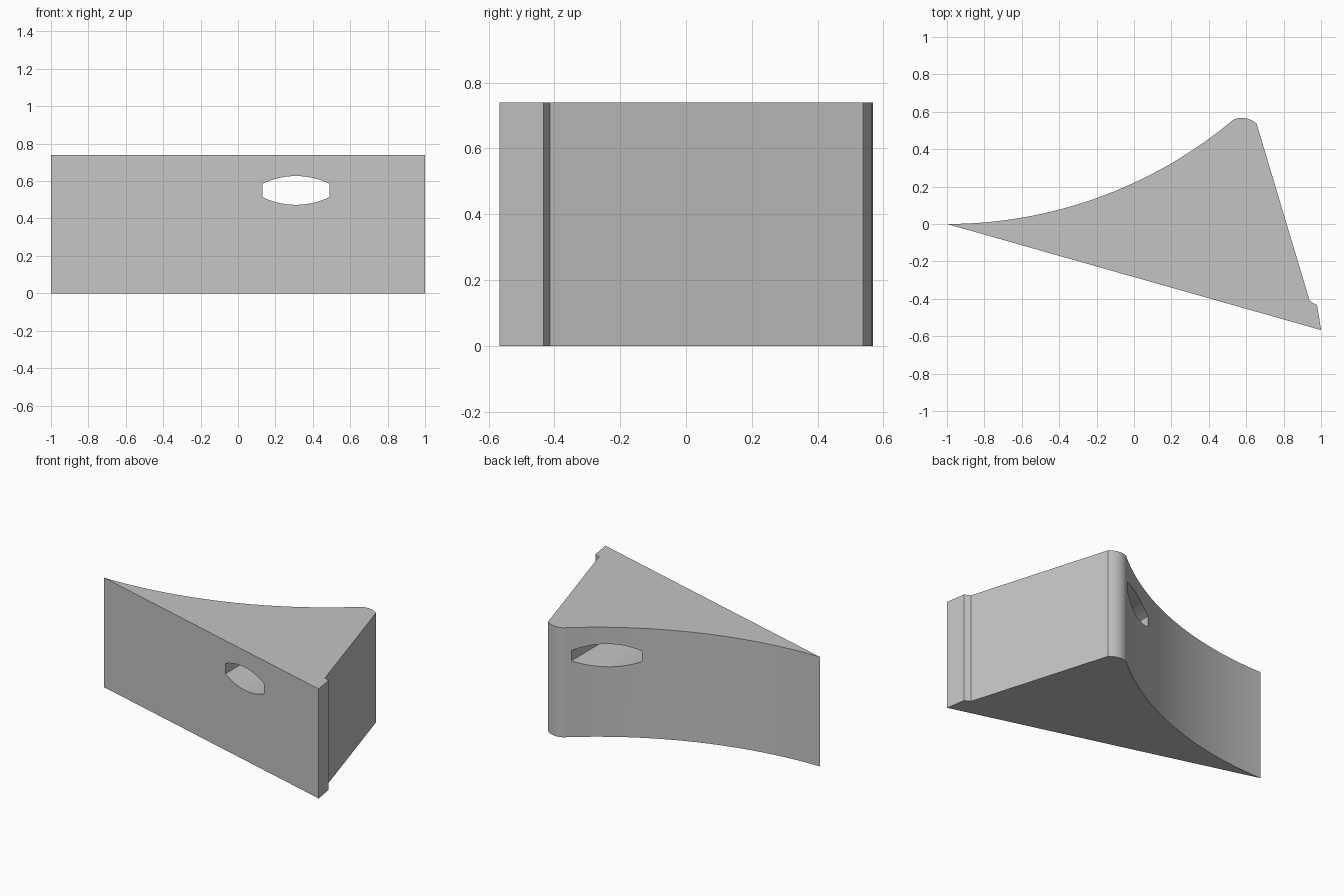
import bpy, bmesh, math

cube = bpy.data.objects.get("Cube")
if cube:
    bpy.data.objects.remove(cube, do_unlink=True)

HEIGHT = 0.74

grey = bpy.data.materials.new("light_grey")
grey.use_nodes = True
colour = (0.55, 0.55, 0.55, 1)
grey.diffuse_color = colour
grey.node_tree.nodes["Principled BSDF"].inputs["Base Color"].default_value = colour


def prism(name, points, offset):
    """Extrude a closed outline of 3D points along an offset."""
    bm = bmesh.new()
    face = bm.faces.new([bm.verts.new(p) for p in points])
    out = bmesh.ops.extrude_face_region(bm, geom=[face])
    verts = [v for v in out["geom"] if isinstance(v, bmesh.types.BMVert)]
    bmesh.ops.translate(bm, verts=verts, vec=offset)
    bmesh.ops.recalc_face_normals(bm, faces=bm.faces)
    mesh = bpy.data.meshes.new(name)
    bm.to_mesh(mesh)
    bm.free()
    mesh.materials.append(grey)
    obj = bpy.data.objects.new(name, mesh)
    bpy.context.collection.objects.link(obj)
    return obj


# Wedge outline: concave wheel face, rounded crest, straight rear face, small lip
RADIUS, STEPS = 2.38, 32
end_angle = math.asin(1.51 / RADIUS)
outline = []
for i in range(STEPS + 1):
    a = end_angle * i / STEPS
    outline.append((-1 + RADIUS * math.sin(a), RADIUS * (1 - math.cos(a))))
outline += [(0.53, 0.557), (0.55, 0.565), (0.575, 0.568), (0.60, 0.565),
            (0.63, 0.555), (0.655, 0.538)]
outline += [(0.94, -0.413), (0.979, -0.433), (1, -0.567)]
chock = prism("wheel_chock", [(x, y, 0) for x, y in outline], (0, 0, HEIGHT))

# Handle slot: two shallow arcs joined by short straight ends
CX, CZ, HALF, END, MID = 0.31, 0.55, 0.18, 0.035, 0.077
arc_r = (HALF ** 2 + (MID - END) ** 2) / (2 * (MID - END))
sweep = math.asin(HALF / arc_r)
slot = []
for side in (1, -1):
    for i in range(17):
        a = side * sweep * (1 - i / 8)
        slot.append((CX + arc_r * math.sin(a), -1,
                     CZ + side * (MID - arc_r + arc_r * math.cos(a))))
cutter = prism("slot_cutter", slot, (0, 2, 0))
cutter.hide_render = True

# Cut the slot through the wedge
cut = chock.modifiers.new("handle_slot", "BOOLEAN")
cut.operation = "DIFFERENCE"
cut.solver = "EXACT"
cut.object = cutter
bpy.context.view_layer.objects.active = chock
for o in bpy.context.selected_objects:
    o.select_set(False)
chock.select_set(True)
bpy.ops.object.modifier_apply(modifier=cut.name)
bpy.data.objects.remove(cutter, do_unlink=True)
bpy.ops.object.shade_smooth_by_angle(angle=math.radians(25))
